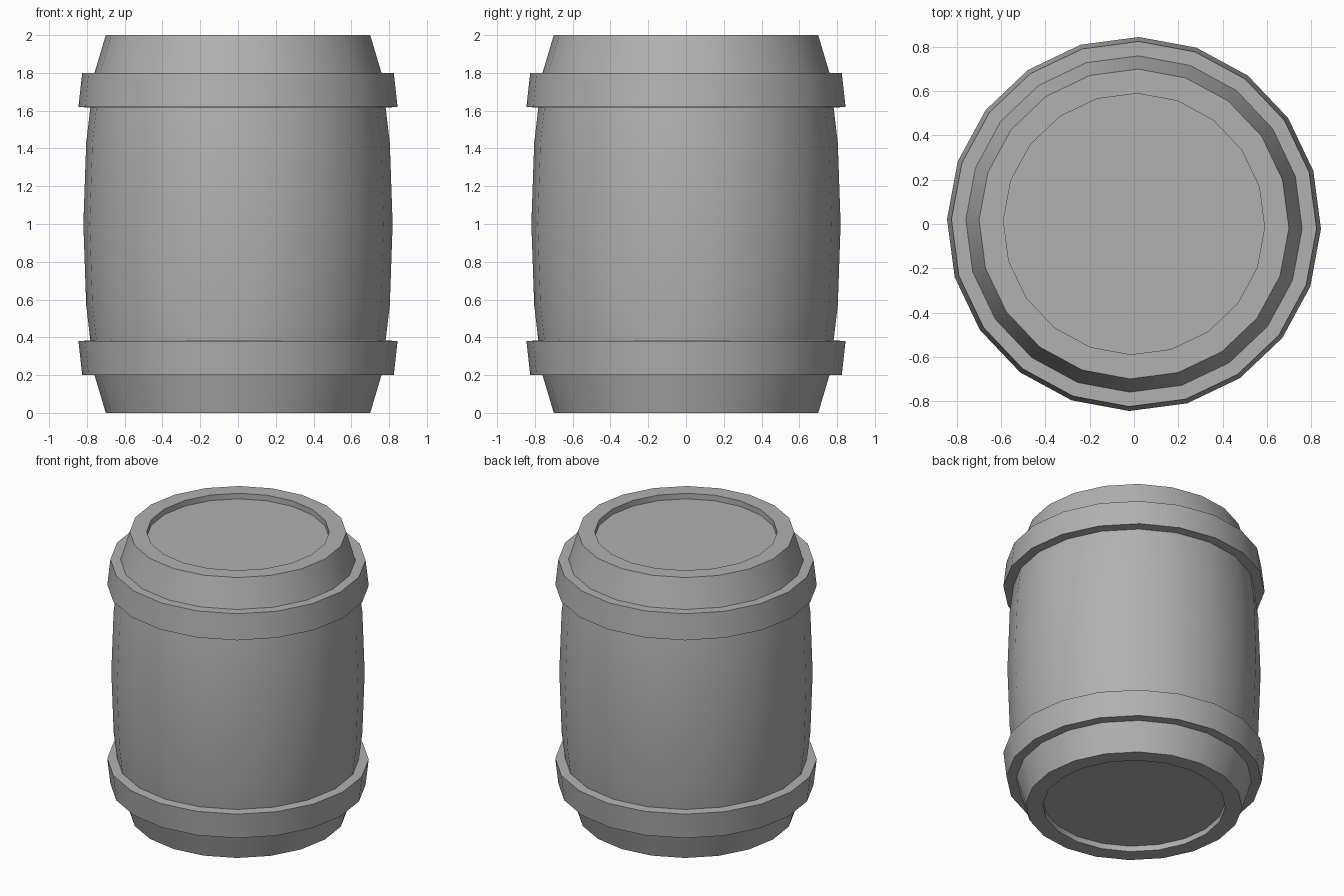
import bpy, bmesh, math

if "Cube" in bpy.data.objects:
    bpy.data.objects.remove(bpy.data.objects["Cube"])

SIDES = 20
OFFSET = math.radians(-1.5)

# Darker grey shared by all parts
grey = bpy.data.materials.new("dark_grey")
grey.diffuse_color = (0.44, 0.44, 0.44, 1)
grey.use_nodes = True
grey.node_tree.nodes["Principled BSDF"].inputs["Base Color"].default_value = grey.diffuse_color


def lathe(name, profiles):
    """Spin (radius, z) profiles, listed bottom to top, around z."""
    bm = bmesh.new()
    for prof in profiles:
        rings = []
        for r, z in prof:
            if r == 0:
                continue
            rings.append([bm.verts.new((r * math.cos(OFFSET + math.tau * i / SIDES),
                                        r * math.sin(OFFSET + math.tau * i / SIDES), z))
                          for i in range(SIDES)])
        for a, b in zip(rings, rings[1:]):
            for i in range(SIDES):
                j = (i + 1) % SIDES
                bm.faces.new((a[i], a[j], b[j], b[i]))
        # A zero radius at either end closes the profile with a flat disc
        if prof[0][0] == 0:
            bm.faces.new(rings[0][::-1])
        if prof[-1][0] == 0:
            bm.faces.new(rings[-1])
    mesh = bpy.data.meshes.new(name)
    bm.to_mesh(mesh)
    bm.free()
    mesh.materials.append(grey)
    ob = bpy.data.objects.new(name, mesh)
    bpy.context.collection.objects.link(ob)
    bpy.ops.object.select_all(action='DESELECT')
    ob.select_set(True)
    bpy.context.view_layer.objects.active = ob
    bpy.ops.object.shade_smooth_by_angle(angle=math.radians(30))
    return ob


def flip(prof):
    return [(r, 2 - z) for r, z in reversed(prof)]


# Barrel: recessed end caps and rims, plus the bulging middle between the hoops
end = [(0, 0.04), (0.59, 0.04), (0.59, 0), (0.70, 0), (0.76, 0.20)]
lower = [(0.782, 0.384), (0.804, 0.57)]
lathe("barrel_body", [end, lower + [(0.819, 1.0)] + flip(lower), flip(end)])

# Hoops: raised bands that meet the body at their inner edges
hoop = [(0.76, 0.20), (0.825, 0.20), (0.845, 0.38), (0.782, 0.384)]
lathe("lower_hoop", [hoop])
lathe("upper_hoop", [flip(hoop)])
